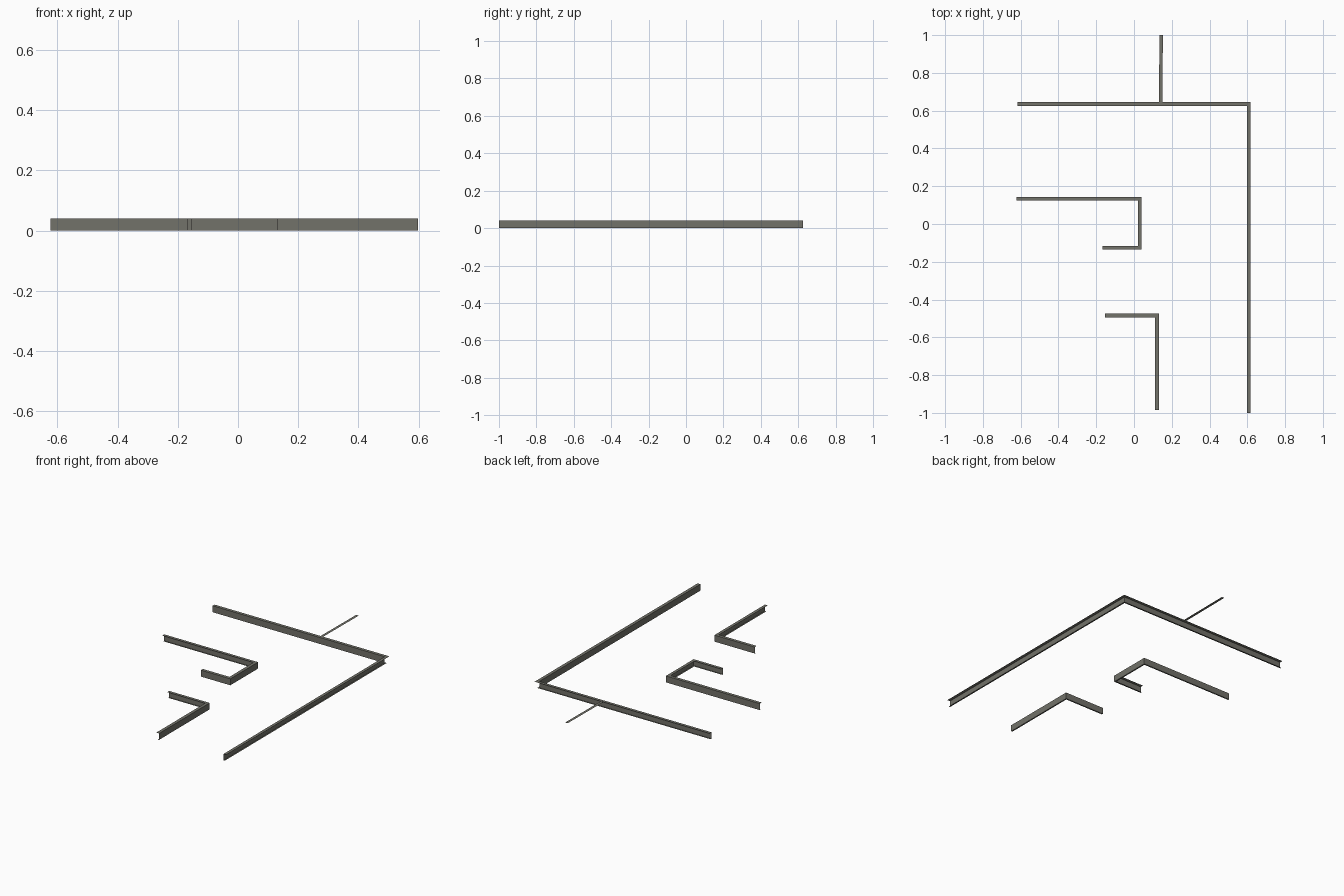
import bpy
import bmesh
from mathutils import Vector

if "Cube" in bpy.data.objects:
    bpy.data.objects.remove(bpy.data.objects["Cube"])

concrete = bpy.data.materials.new("kerb grey")
concrete.diffuse_color = (0.17, 0.168, 0.143, 1)
concrete.use_nodes = True
concrete.node_tree.nodes["Principled BSDF"].inputs["Base Color"].default_value = concrete.diffuse_color

# Thin folded section: (distance back from street edge, height)
KERB = [(0.02, 0.041), (0.0, 0.041), (0.0, 0.0), (0.009, 0.0)]


def sweep(name, path, section, side):
    """Sweep an open section along a street edge; side 1 = left of path, -1 = right."""
    pts = [Vector(p) for p in path]
    normals = []
    for a, b in zip(pts, pts[1:]):
        d = (b - a).normalized()
        normals.append(Vector((-d.y, d.x)) * side)
    bm = bmesh.new()
    rings = []
    for i, p in enumerate(pts):
        n0 = normals[max(i - 1, 0)]
        n1 = normals[min(i, len(normals) - 1)]
        mitre = (n0 + n1) / (1 + n0.dot(n1))
        ring = []
        for d, z in section:
            q = p + mitre * d
            ring.append(bm.verts.new((q.x, q.y, z)))
        rings.append(ring)
    for r, s in zip(rings, rings[1:]):
        for j in range(len(section) - 1):
            quad = [r[j], r[j + 1], s[j + 1], s[j]]
            bm.faces.new(quad if side > 0 else quad[::-1])
    mesh = bpy.data.meshes.new(name)
    bm.to_mesh(mesh)
    bm.free()
    mesh.materials.append(concrete)
    obj = bpy.data.objects.new(name, mesh)
    bpy.context.collection.objects.link(obj)


# Long outer kerb with one corner
sweep("outer_kerb", [(-0.617, 0.625), (0.598, 0.625), (0.598, -1.0)], KERB, 1)
# Hooked kerb in the middle
sweep("middle_kerb", [(-0.622, 0.144), (0.041, 0.144), (0.041, -0.136), (-0.167, -0.136)], KERB, -1)
# Front corner kerb
sweep("front_kerb", [(-0.154, -0.474), (0.132, -0.474), (0.132, -0.985)], KERB, -1)
# Flat strip running off the back of the outer kerb
sweep("back_strip", [(0.150, 0.645), (0.153, 1.0)], [(0.018, 0.041), (0.0, 0.041)], 1)
